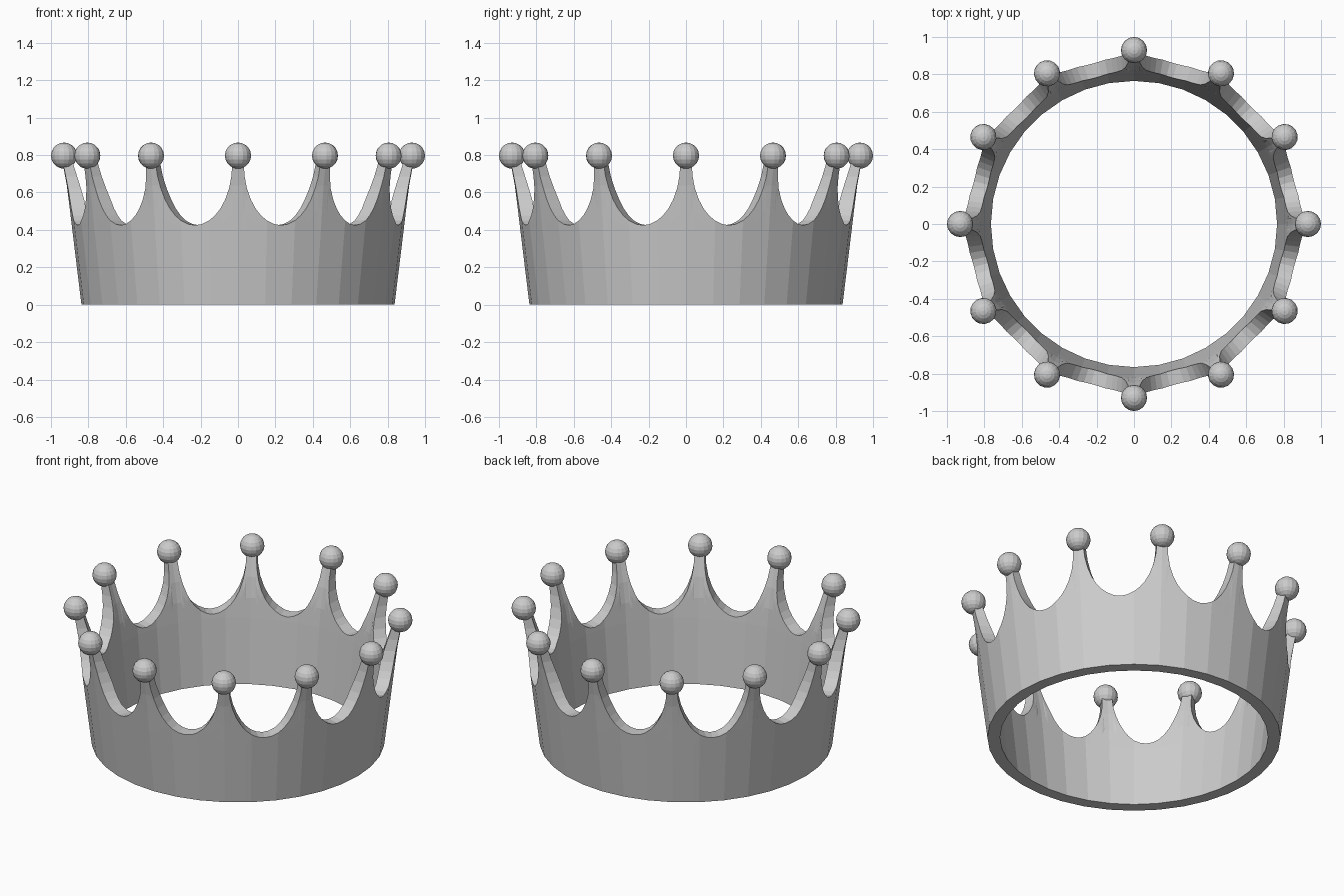
import bpy, bmesh
from math import sin, cos, radians, pi

if "Cube" in bpy.data.objects:
    bpy.data.objects.remove(bpy.data.objects["Cube"])

POINTS = 12
STEP = 360 / POINTS
FACET = 10          # the band is a 36-sided polygon

# Radius against height for the outer and inner walls
OUTER = [(0, .837), (.45, .892), (.62, .912), (.76, .938)]
INNER = [(0, .765), (.40, .808), (.57, .829), (.63, .846), (.76, .886)]


def radius(profile, z):
    for (z0, r0), (z1, r1) in zip(profile, profile[1:]):
        if z <= z1:
            return r0 + (r1 - r0) * (z - z0) / (z1 - z0)
    return profile[-1][1]


def wall_point(deg, r, z):
    # Follow the flat side of the polygon between its corners
    mid = (deg // FACET + .5) * FACET
    r *= cos(radians(FACET / 2)) / cos(radians(deg - mid))
    a = radians(deg)
    return (r * cos(a), r * sin(a), z)


# One scallop: spike centre, then a half ellipse dipping to the valley
half = [0, 12, 24, 36, 47, 57, 67.6, 79]
phis = half + [90] + [180 - p for p in reversed(half)]
scallop = [(0, .755)] + [(15 - 13.1 * cos(radians(p)),
                         .755 - .33 * sin(radians(p))) for p in phis]

# Scalloped band with spikes
bm = bmesh.new()
columns = []
for k in range(POINTS):
    for offset, top in scallop:
        deg = k * STEP + offset
        zs = [0, .40] + [.40 + (top - .40) * f for f in (.33, .67, 1)]
        col = [bm.verts.new(wall_point(deg, radius(OUTER, z), z)) for z in zs]
        col += [bm.verts.new(wall_point(deg, radius(INNER, z), z)) for z in reversed(zs)]
        columns.append(col)
for i, a in enumerate(columns):
    b = columns[(i + 1) % len(columns)]
    n = len(a)
    for j in range(n):
        bm.faces.new((a[j], b[j], b[(j + 1) % n], a[(j + 1) % n]))
bmesh.ops.recalc_face_normals(bm, faces=bm.faces)
mesh = bpy.data.meshes.new("crown_band")
bm.to_mesh(mesh)
bm.free()
bpy.context.collection.objects.link(bpy.data.objects.new("crown_band", mesh))

# Ball on each spike
for k in range(POINTS):
    a = 2 * pi * k / POINTS
    bpy.ops.mesh.primitive_uv_sphere_add(
        segments=16, ring_count=10, radius=.07,
        location=(.93 * cos(a), .93 * sin(a), .797), rotation=(0, 0, a))
    bpy.context.object.name = f"spike_ball_{k + 1}"
